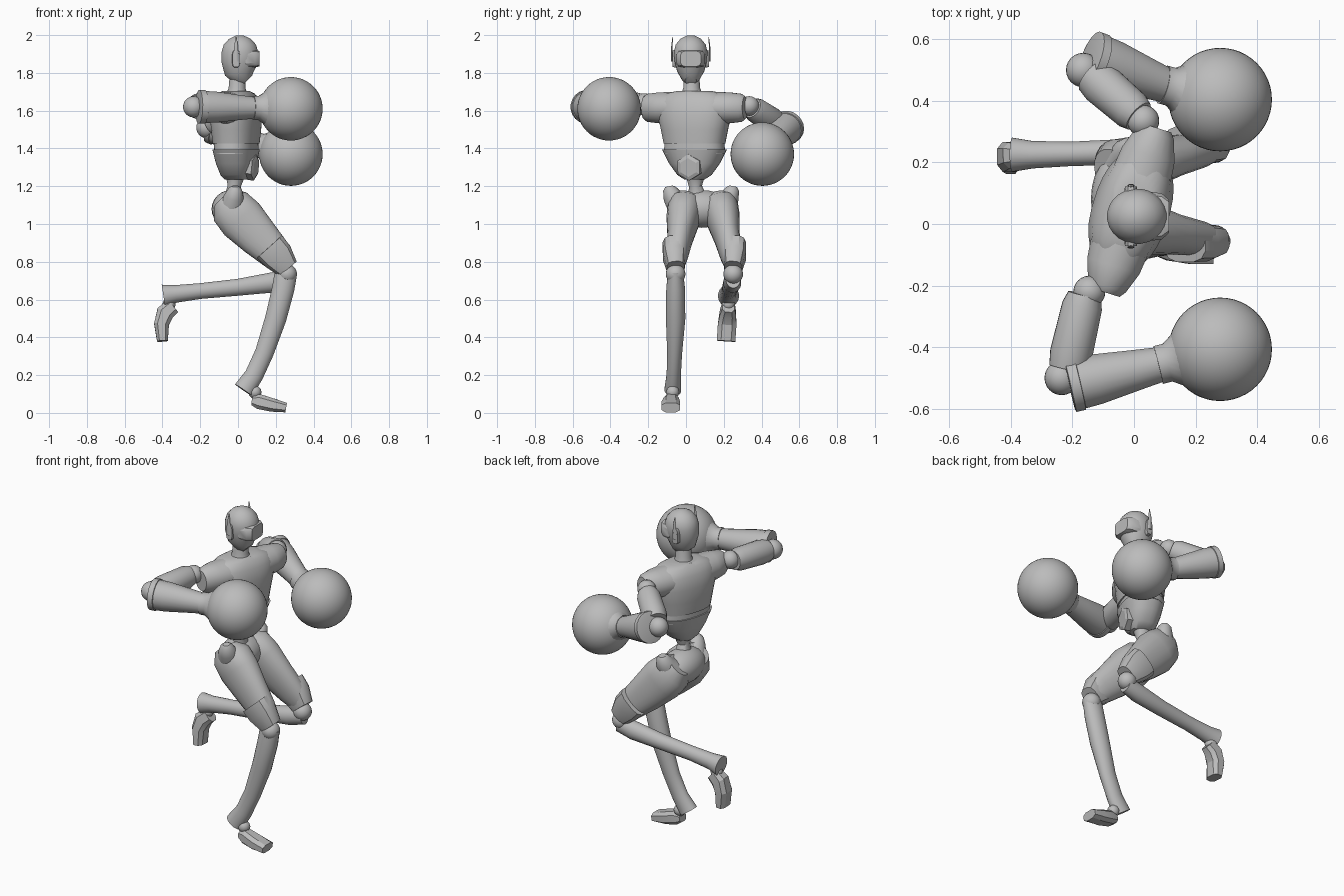
import bpy, bmesh, math
from mathutils import Vector

if "Cube" in bpy.data.objects:
    bpy.data.objects.remove(bpy.data.objects["Cube"], do_unlink=True)

grey = bpy.data.materials.new("plain_grey")
grey.use_nodes = True
grey.diffuse_color = (0.5, 0.5, 0.5, 1)
grey.node_tree.nodes["Principled BSDF"].inputs["Base Color"].default_value = (0.5, 0.5, 0.5, 1)


def finish(name, bm, angle=35):
    bmesh.ops.recalc_face_normals(bm, faces=bm.faces)
    mesh = bpy.data.meshes.new(name)
    bm.to_mesh(mesh)
    bm.free()
    mesh.materials.append(grey)
    ob = bpy.data.objects.new(name, mesh)
    bpy.context.collection.objects.link(ob)
    bpy.ops.object.select_all(action='DESELECT')
    ob.select_set(True)
    bpy.context.view_layer.objects.active = ob
    bpy.ops.object.shade_smooth_by_angle(angle=math.radians(angle))
    return ob


def loft(name, rings, lateral=(0, 1, 0), sides=20, power=1.0, angle=35):
    """Skin oval rings (x, y, z, side radius, depth radius) along a path."""
    bm = bmesh.new()
    centres = [Vector(r[:3]) for r in rings]
    loops = []
    for i, r in enumerate(rings):
        tan = (centres[min(i + 1, len(rings) - 1)] - centres[max(i - 1, 0)]).normalized()
        u = Vector(lateral)
        u = (u - tan * u.dot(tan)).normalized()
        v = tan.cross(u)
        loop = []
        for k in range(sides):
            a = math.tau * (k + 0.5) / sides
            c, s = math.cos(a), math.sin(a)
            c = math.copysign(abs(c) ** power, c)
            s = math.copysign(abs(s) ** power, s)
            loop.append(bm.verts.new(centres[i] + u * c * r[3] + v * s * r[4]))
        loops.append(loop)
    for a, b in zip(loops, loops[1:]):
        for k in range(sides):
            n = (k + 1) % sides
            bm.faces.new((a[k], a[n], b[n], b[k]))
    bm.faces.new(loops[0])
    bm.faces.new(loops[-1])
    return finish(name, bm, angle)


def ball(name, centre, radius, scale=(1, 1, 1), segments=24):
    bm = bmesh.new()
    bmesh.ops.create_uvsphere(bm, u_segments=segments, v_segments=segments // 2, radius=radius)
    for v in bm.verts:
        v.co = Vector(centre) + v.co * Vector(scale)
    return finish(name, bm, 60)


def round_tube(name, stations, **kw):
    return loft(name, [(*p, r, r) for p, r in stations], **kw)


# Torso, turned slightly to its right
side = Vector((0.3, 0.954, 0))
front = Vector((0.954, -0.3, 0))
mid = Vector((-0.01, 0.045, 0))


def torso_part(name, levels, power=0.85):
    return loft(name, [(mid.x, mid.y, z, w, d) for z, w, d in levels],
                lateral=side, sides=28, power=power)


torso_part("chest", [(1.425, .165, .115), (1.50, .18, .122), (1.58, .2, .125),
                     (1.65, .2, .11), (1.69, .16, .085), (1.705, .09, .065)])
torso_part("waist_band", [(1.37, .165, .108), (1.44, .16, .108)])
torso_part("abdomen", [(1.235, .05, .06), (1.26, .09, .08), (1.32, .135, .1), (1.395, .175, .115)])
round_tube("waist_stalk", [((-.015, .05, 1.25), .05), ((-.02, .05, 1.2), .035), ((-.025, .06, 1.14), .05)])

for tag, s in (("right", -1), ("left", 1)):
    rings = []
    for dist, deep, high in ((.1, .1, .085), (.19, .09, .083), (.26, .065, .075), (.28, .05, .06)):
        p = mid + side * s * dist
        rings.append((p.x, p.y, 1.615, deep, high))
    loft(tag + "_shoulder_sleeve", rings, lateral=front)

# Hexagonal belly buckle
buckle = []
for off, r in ((.07, .07), (.105, .07), (.112, .05)):
    p = mid + front * off
    buckle.append((p.x, p.y, 1.31 - off * .1, r, r))
loft("belly_buckle", buckle, lateral=side, sides=6, angle=15)

# Neck and head
round_tube("neck", [((-.005, .03, 1.68), .06), ((-.005, .03, 1.72), .045), ((0, .027, 1.82), .042)])
hy = .025
loft("head", [(x, hy, z, w, d) for x, z, w, d in (
    (.05, 1.76, .03, .035), (.035, 1.775, .05, .06), (.015, 1.81, .072, .088),
    (.01, 1.86, .086, .098), (.01, 1.91, .09, .098), (.01, 1.95, .08, .086),
    (.01, 1.98, .055, .058), (.01, 1.998, .02, .02))], sides=24)
loft("visor", [(.04, hy, 1.875, .083, .048), (.09, hy, 1.875, .076, .046),
               (.114, hy, 1.875, .055, .042)], sides=12, power=.5)
for tag, s in (("right", -1), ("left", 1)):
    loft(tag + "_ear_pad", [(-.01, hy + s * .075, 1.875, .022, .048),
                            (-.01, hy + s * .097, 1.875, .02, .045)],
         lateral=(1, 0, 0), sides=12, power=.6)
    loft(tag + "_ear_fin", [(-.01, hy + s * .1, 1.86, .005, .013),
                            (-.01, hy + s * .1, 1.94, .004, .01),
                            (-.01, hy + s * .095, 1.99, .002, .003)], sides=6)


# Arms with round gloves
def arm(tag, shoulder, upper, elbow, fore, glove):
    ball(tag + "_shoulder_ball", shoulder, .052)
    a, b = Vector(upper[0]), Vector(upper[1])
    round_tube(tag + "_upper_arm", [(a, .055), (a.lerp(b, .15), .066), (a.lerp(b, .8), .07), (b, .062)])
    ball(tag + "_elbow", elbow, .056)
    a, b, g = Vector(fore[0]), Vector(fore[1]), Vector(glove)
    round_tube(tag + "_forearm", [(a, .086), (a.lerp(b, .25), .083), (a.lerp(b, .7), .067), (b, .057)],
               lateral=(0, 0, 1))
    round_tube(tag + "_elbow_collar", [(a.lerp(b, -.07), .08), (a.lerp(b, -.06), .09),
                                       (a.lerp(b, .05), .09), (a.lerp(b, .06), .08)], lateral=(0, 0, 1))
    round_tube(tag + "_glove_cuff", [(b.lerp(g, -.06), .064), (b.lerp(g, .1), .064),
                                     (b.lerp(g, .3), .09), (b.lerp(g, .55), .142)], lateral=(0, 0, 1))
    ball(tag + "_glove", g, .168, segments=48)


arm("right", (-.145, -.22, 1.64), ((-.16, -.23, 1.635), (-.215, -.47, 1.62)), (-.235, -.5, 1.62),
    ((-.19, -.52, 1.62), (.09, -.455, 1.615)), (.28, -.407, 1.61))
arm("left", (.03, .335, 1.625), ((.015, .35, 1.615), (-.135, .48, 1.53)), (-.165, .5, 1.51),
    ((-.125, .535, 1.51), (.105, .45, 1.42)), (.28, .404, 1.37))

# Pelvis and hip knobs
ball("pelvis", (-.035, .08, 1.08), 1, (.105, .165, .1))
for tag, y, s in (("right", -.075, -1), ("left", .235, 1)):
    round_tube(tag + "_hip_knob", [((-.03, y - s * .04, 1.1), .07), ((-.02, y, 1.15), .05),
                                   ((-.015, y + s * .012, 1.185), .036), ((-.015, y + s * .015, 1.2), .02)])


# Legs: thigh, knee guard, knee joint
def thigh(tag, hip_y, knee_y, s):
    rings = []
    for t, x, z, w, d in ((0, -.075, 1.13, .075, .07), (.15, -.04, 1.09, .095, .115),
                          (.35, .02, 1.025, .088, .125), (.6, .11, .93, .068, .108),
                          (.85, .2, .84, .058, .088), (1, .25, .78, .045, .062)):
        rings.append((x, hip_y + (knee_y - hip_y) * t, z, w, d))
    loft(tag + "_thigh", rings, sides=20, power=.9)
    loft(tag + "_knee_guard", [(.165, knee_y + s * .008, .88, .062, .092),
                               (.21, knee_y + s * .006, .83, .062, .088),
                               (.262, knee_y, .765, .048, .062)], sides=12, power=.7)
    ball(tag + "_knee", (.26, knee_y, .735), .052)


thigh("right", .005, -.055, -1)
thigh("left", .17, .25, 1)

loft("right_shin", [(.255, -.055, .75, .04, .06), (.24, -.055, .66, .05, .06), (.2, -.055, .5, .052, .057),
                    (.14, -.06, .32, .04, .05), (.085, -.065, .2, .038, .05), (.03, -.07, .12, .045, .056)])
loft("left_shin", [(.27, .25, .71, .04, .05), (.18, .245, .69, .048, .054), (0, .235, .665, .043, .045),
                   (-.2, .228, .645, .04, .042), (-.33, .225, .63, .045, .047), (-.395, .225, .62, .056, .06)])

# Feet
ball("right_ankle", (.09, -.07, .11), .035, segments=12)
ball("left_ankle", (-.365, .225, .575), .035, segments=12)
loft("right_foot", [(.075, -.075, .065, .03, .025), (.11, -.078, .06, .042, .042),
                    (.18, -.08, .042, .052, .038), (.255, -.08, .028, .052, .027)],
     sides=8, power=.7, angle=20)
loft("left_foot", [(-.345, .225, .565, .035, .045), (-.385, .222, .53, .045, .05),
                   (-.405, .218, .47, .052, .042), (-.4, .212, .38, .052, .03)],
     sides=8, power=.7, angle=20)
